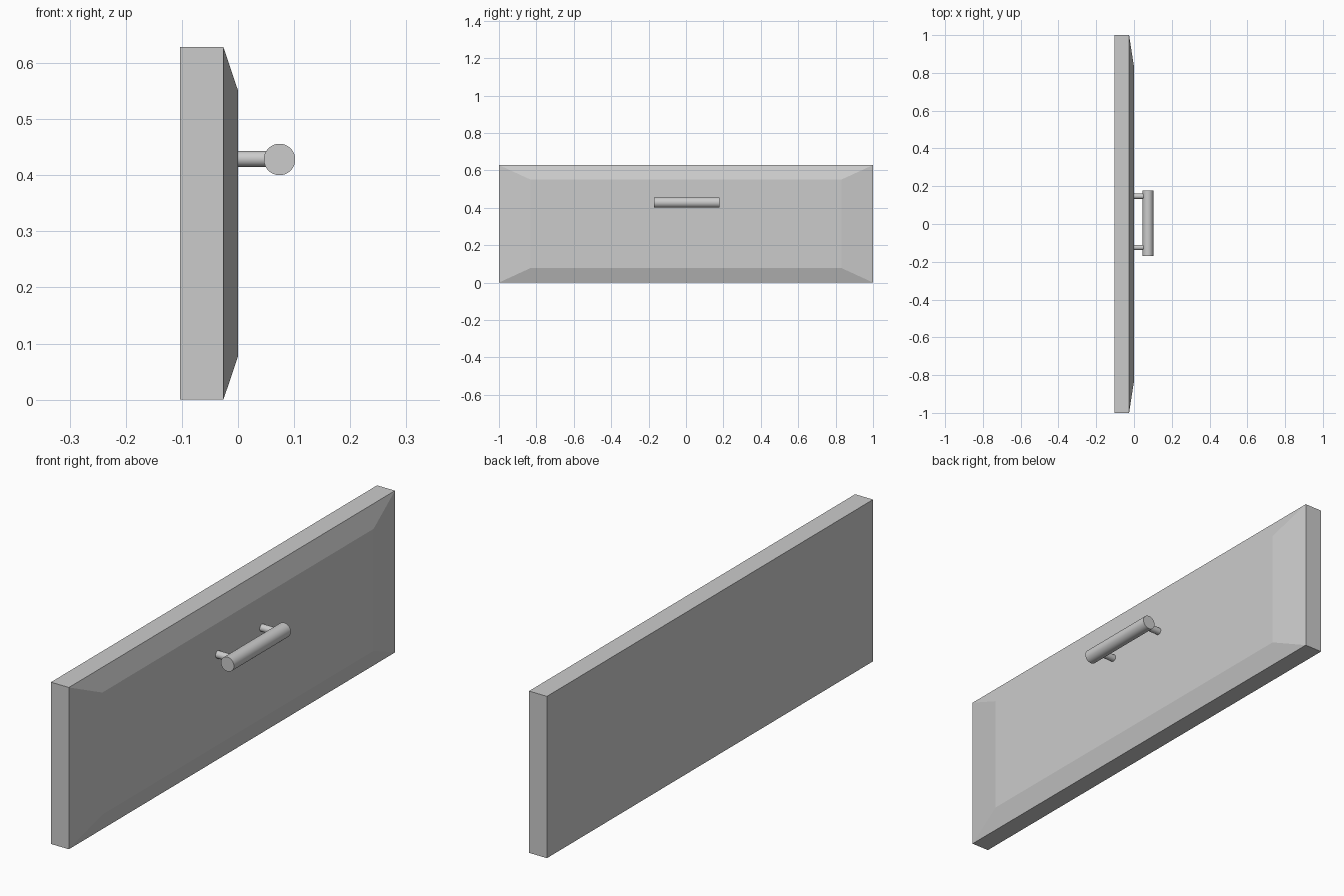
import bpy, bmesh, math

if "Cube" in bpy.data.objects:
    bpy.data.objects.remove(bpy.data.objects["Cube"])

H = 0.628          # panel height
AXIS_Z = 0.428     # handle height


def rect(bm, x, half_y, z0, z1):
    return [bm.verts.new((x, y, z)) for y, z in
            ((-half_y, z0), (half_y, z0), (half_y, z1), (-half_y, z1))]


def cylinder(name, radius, length, location, rotation):
    bpy.ops.mesh.primitive_cylinder_add(vertices=48, radius=radius, depth=length,
                                        location=location, rotation=rotation)
    bpy.context.object.name = name
    bpy.ops.object.shade_smooth_by_angle(angle=math.radians(30))


# Drawer panel: back slab with a sloped border rising to a flat field
bm = bmesh.new()
rings = [rect(bm, -0.103, 1.0, 0, H),
         rect(bm, -0.026, 1.0, 0, H),
         rect(bm, 0.0, 0.832, 0.077, H - 0.077)]
bm.faces.new(rings[0][::-1])
bm.faces.new(rings[-1])
for a, b in zip(rings, rings[1:]):
    for i in range(4):
        j = (i + 1) % 4
        bm.faces.new((a[i], a[j], b[j], b[i]))
bmesh.ops.recalc_face_normals(bm, faces=bm.faces)
mesh = bpy.data.meshes.new("drawer_panel")
bm.to_mesh(mesh)
bm.free()
bpy.context.collection.objects.link(bpy.data.objects.new("drawer_panel", mesh))

# Handle bar along y
cylinder("handle_bar", 0.028, 0.349, (0.074, 0.004, AXIS_Z), (math.pi / 2, 0, 0))

# Two posts joining the bar to the panel
for side, y in (("left", -0.124), ("right", 0.147)):
    cylinder("handle_post_" + side, 0.014, 0.06, (0.03, y, AXIS_Z + 0.001),
             (0, math.pi / 2, 0))
